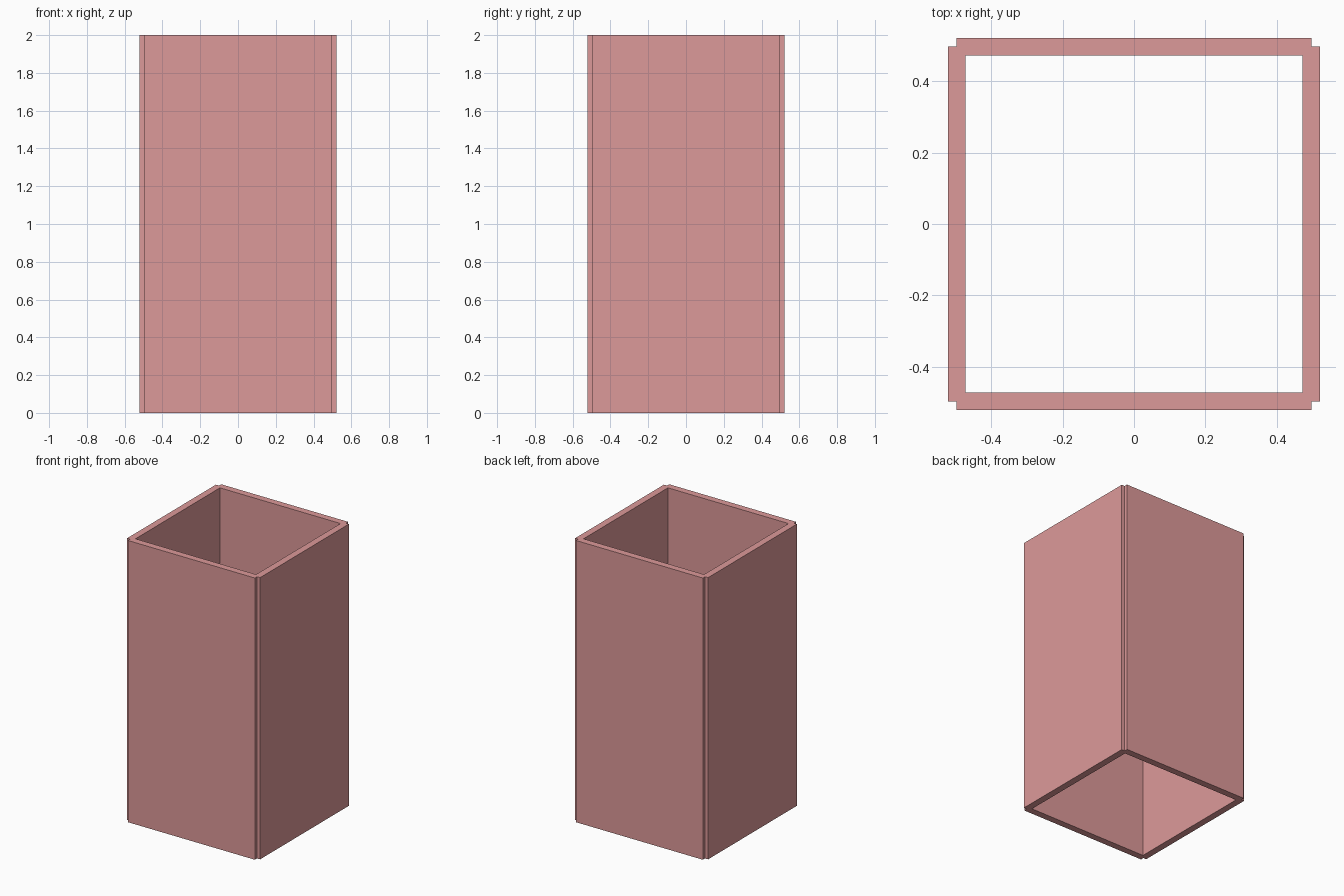
import bpy

if "Cube" in bpy.data.objects:
    bpy.data.objects.remove(bpy.data.objects["Cube"])

HEIGHT = 2.0
SPAN = 0.996      # wall length, also distance between opposite wall centrelines
THICK = 0.049

mat = bpy.data.materials.new("wall_pink")
mat.diffuse_color = (0.72, 0.32, 0.32, 1.0)
mat.use_nodes = True
mat.node_tree.nodes["Principled BSDF"].inputs["Base Color"].default_value = mat.diffuse_color


def wall(name, location, size):
    bpy.ops.mesh.primitive_cube_add(size=1, location=location)
    ob = bpy.context.object
    ob.name = name
    ob.scale = size
    bpy.ops.object.transform_apply(location=False, rotation=False, scale=True)
    ob.data.materials.append(mat)


# Four slabs meeting at their centrelines, leaving a small notch at each corner
for side, name in ((-1, "front_wall"), (1, "back_wall")):
    wall(name, (0, side * SPAN / 2, HEIGHT / 2), (SPAN, THICK, HEIGHT))
for side, name in ((-1, "left_wall"), (1, "right_wall")):
    wall(name, (side * SPAN / 2, 0, HEIGHT / 2), (THICK, SPAN, HEIGHT))
